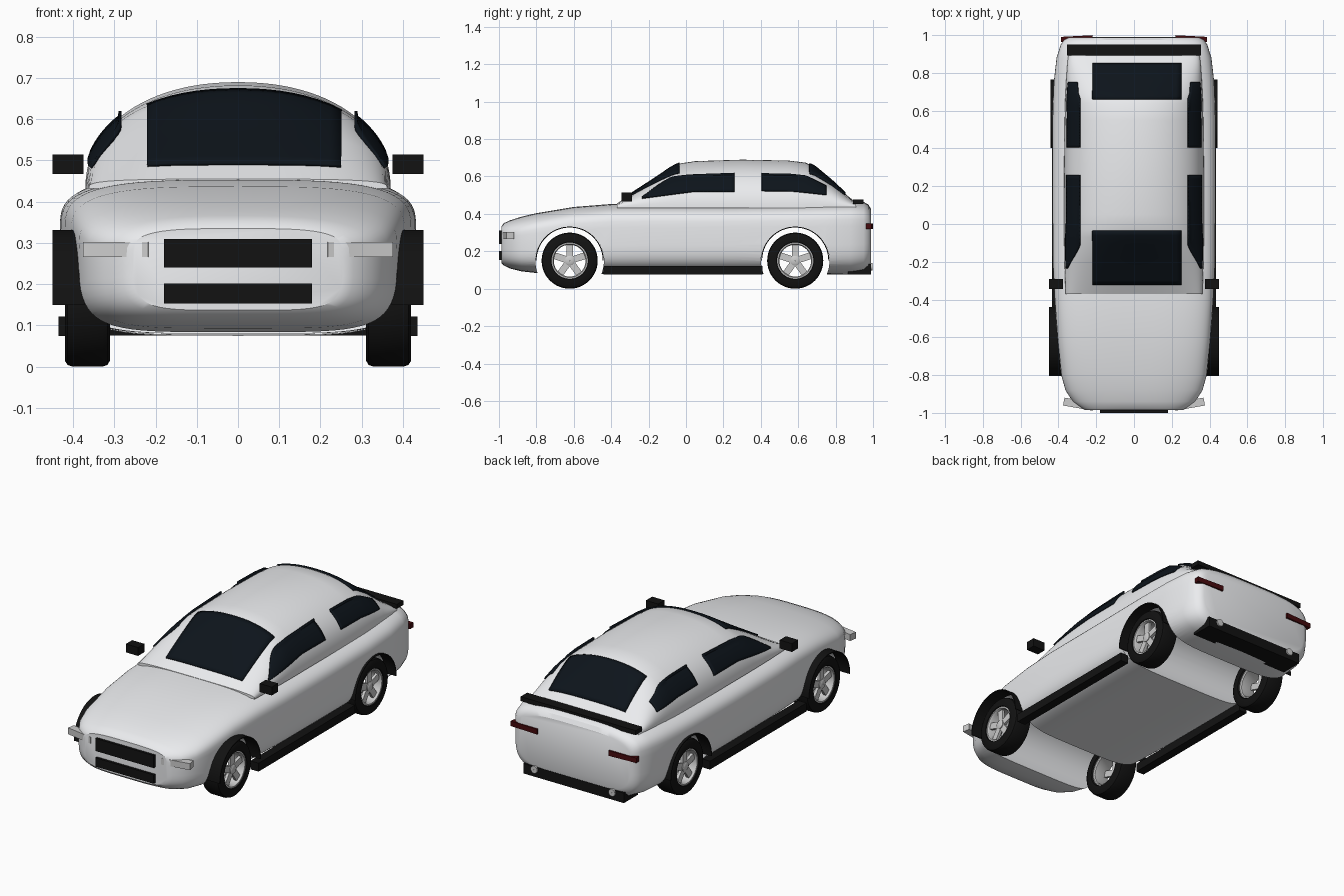
import bpy, bmesh
from math import sin, cos, pi, radians
from mathutils import Vector, Matrix

if "Cube" in bpy.data.objects:
    bpy.data.objects.remove(bpy.data.objects["Cube"])


def material(name, rgb):
    m = bpy.data.materials.new(name)
    m.diffuse_color = (*rgb, 1)
    m.use_nodes = True
    m.node_tree.nodes["Principled BSDF"].inputs["Base Color"].default_value = m.diffuse_color
    return m


BLACK = material("black_trim", (0.006, 0.006, 0.006))
GLASS = material("dark_glass", (0.004, 0.007, 0.011))
RED = material("tail_red", (0.06, 0.003, 0.004))
PAINT = material("pale_paint", (0.83, 0.84, 0.86))


def finish(name, bm, mat=None, angle=35):
    bmesh.ops.recalc_face_normals(bm, faces=bm.faces)
    me = bpy.data.meshes.new(name)
    bm.to_mesh(me)
    bm.free()
    ob = bpy.data.objects.new(name, me)
    bpy.context.collection.objects.link(ob)
    if mat:
        me.materials.append(mat)
    smooth(ob, angle)
    return ob


def smooth(ob, angle=35):
    bpy.ops.object.select_all(action='DESELECT')
    ob.select_set(True)
    bpy.context.view_layer.objects.active = ob
    bpy.ops.object.shade_smooth_by_angle(angle=radians(angle))


def skin(bm, rings, closed=True, caps=True):
    vs = [[bm.verts.new(p) for p in r] for r in rings]
    n = len(vs[0])
    for a, b in zip(vs, vs[1:]):
        for i in range(n if closed else n - 1):
            j = (i + 1) % n
            bm.faces.new((a[i], a[j], b[j], b[i]))
    if caps:
        bm.faces.new(vs[0])
        bm.faces.new(vs[-1])


def box(name, lo, hi, mat=None, rot=0):
    lo, hi = Vector(lo), Vector(hi)
    bm = bmesh.new()
    bmesh.ops.create_cube(bm, size=1, matrix=Matrix.Translation((lo + hi) / 2)
                          @ Matrix.Rotation(rot, 4, 'Z') @ Matrix.Diagonal((*(hi - lo), 1)))
    return finish(name, bm, mat)


def interp(table, y, k=1):
    for a, b in zip(table, table[1:]):
        if y <= b[0]:
            return a[k] + (b[k] - a[k]) * max(0, (y - a[0]) / (b[0] - a[0]))
    return table[-1][k]


def spow(v, e):
    return (1 if v >= 0 else -1) * abs(v) ** e


# lower body: lofted rounded sections (y, half width, bottom, top, upper roundness)
BODY = [(-.986, .255, .137, .335, 3.6), (-.975, .28, .125, .35, 3), (-.94, .325, .108, .366, 2.8),
        (-.88, .363, .093, .385, 2.8), (-.8, .385, .084, .404, 3), (-.6, .405, .08, .437, 3.4),
        (-.4, .42, .08, .453, 3.4), (-.2, .43, .08, .455, 3.4), (.2, .432, .08, .455, 3.4),
        (.55, .432, .08, .46, 3.4), (.75, .425, .077, .465, 3.4), (.88, .41, .075, .468, 3.4),
        (.95, .388, .082, .464, 3.4), (.975, .37, .1, .45, 3.4), (.988, .345, .13, .428, 3.4)]
rings = []
for y, w, zb, zt, up in BODY:
    zm = zb + .66 * (zt - zb)
    ring = []
    for i in range(64):
        c, s = cos(2 * pi * i / 64), sin(2 * pi * i / 64)
        e, h = (2 / up, zt - zm) if s >= 0 else (2 / 4.8, zm - zb)
        ring.append((w * spow(c, e), y, zm + h * spow(s, e)))
    rings.append(ring)
bm = bmesh.new()
skin(bm, rings)
body = finish("car_body", bm, PAINT)

# wheel arches cut through the body
WHEELS = (-.622, .584)
for wy in WHEELS:
    bm = bmesh.new()
    bmesh.ops.create_cone(bm, cap_ends=True, segments=64, radius1=.183, radius2=.183, depth=1.2,
                          matrix=Matrix.Translation((0, wy, .148)) @ Matrix.Rotation(pi / 2, 4, 'Y'))
    cut = finish("arch_cutter", bm)
    cut.hide_render = True
    mod = body.modifiers.new("arch", 'BOOLEAN')
    mod.object, mod.operation, mod.solver = cut, 'DIFFERENCE', 'EXACT'
    bpy.context.view_layer.objects.active = body
    bpy.ops.object.modifier_apply(modifier=mod.name)
    bpy.data.objects.remove(cut)
smooth(body, 30)

# cabin: rounded arches (y, roof height, half width, squareness)
CABIN = [(-.37, .455, .362, 3.6), (-.2, .565, .368, 2.8), (-.07, .652, .37, 2.3), (-.03, .67, .37, 2.2),
         (.05, .682, .37, 2.15), (.3, .69, .37, 2.15), (.55, .685, .367, 2.15), (.64, .674, .365, 2.2),
         (.69, .65, .363, 2.3), (.78, .575, .358, 2.6), (.86, .5, .352, 3), (.91, .46, .345, 3.2)]
Z0 = .432
bm = bmesh.new()
skin(bm, [[(w * spow(cos(pi * i / 48), 2 / n), y, Z0 + (h - Z0) * abs(sin(pi * i / 48)) ** (2 / n))
           for i in range(49)] for y, h, w, n in CABIN])
finish("cabin", bm, PAINT, 40)


def cabin_z(x, y):
    n = interp(CABIN, y, 3)
    return Z0 + (interp(CABIN, y) - Z0) * (1 - abs(x / interp(CABIN, y, 2)) ** n) ** (1 / n)


def cabin_x(y, z):
    n = interp(CABIN, y, 3)
    t = min(1, (z - Z0) / (interp(CABIN, y) - Z0))
    return max(.282, interp(CABIN, y, 2) * (1 - t ** n) ** (1 / n))


def thicken(ob, t=.008):
    mod = ob.modifiers.new("thickness", 'SOLIDIFY')
    mod.thickness, mod.offset = t, 0


# windscreen and rear window
for name, y0, y1 in (("windscreen", -.32, -.035), ("rear_window", .66, .85)):
    bm = bmesh.new()
    ys = [y0 + (y1 - y0) * i / 12 for i in range(13)]
    xs = [-.22 + .47 * j / 16 for j in range(17)]
    skin(bm, [[(x, y, cabin_z(x, y) + .004) for x in xs] for y in ys], False, False)
    thicken(finish(name, bm, GLASS))

# side windows: upper and lower edges as (y, z)
SIDES = (("front_side_window", [(-.235, .49), (-.16, .545), (-.08, .598), (.02, .61), (.26, .62)],
          [(-.235, .483), (.05, .52), (.26, .52)]),
         ("rear_side_window", [(.405, .618), (.56, .615), (.64, .605), (.75, .548)],
          [(.405, .523), (.58, .52), (.75, .502)]))
for side in (-1, 1):
    for name, top, low in SIDES:
        bm = bmesh.new()
        rows = []
        for i in range(25):
            y = top[0][0] + (top[-1][0] - top[0][0]) * i / 24
            a, b = interp(low, y), interp(top, y)
            zs = [a + (b - a) * j / 8 for j in range(9)]
            rows.append([(side * (cabin_x(y, z) + .004), y, z) for z in zs])
        skin(bm, rows, False, False)
        thicken(finish(name, bm, GLASS))


def lathe(name, profile, x, y, mat=None):
    bm = bmesh.new()
    skin(bm, [[(x + d, y + r * cos(2 * pi * i / 48), .15 + r * sin(2 * pi * i / 48))
               for i in range(48)] for d, r in profile + profile[:1]], True, False)
    bmesh.ops.remove_doubles(bm, verts=bm.verts, dist=1e-5)
    return finish(name, bm, mat)


TIRE = [(-.055, .1), (-.055, .135), (-.048, .146), (-.036, .15), (.036, .15),
        (.048, .146), (.055, .135), (.055, .1), (.045, .095), (-.045, .095)]
RIM = [(-.046, .09), (-.046, .1), (.05, .1), (.05, .09), (.04, .085), (-.04, .085)]
HUB = [(.018, .001), (.018, .026), (.042, .026), (.046, .02), (.046, .001)]
for side in (-1, 1):
    for wy in WHEELS:
        # tyre, rim, hub and five spokes
        lathe("tire", TIRE, side * .365, wy, BLACK)
        lathe("rim", [(side * d, r) for d, r in RIM], side * .365, wy)
        lathe("hub", [(side * d, r) for d, r in HUB], side * .365, wy)
        bm = bmesh.new()
        for k in range(5):
            mat = (Matrix.Translation((side * .395, wy, .15)) @ Matrix.Rotation(2 * pi * k / 5, 4, 'X')
                   @ Matrix.Translation((0, 0, .055)) @ Matrix.Diagonal((.016, .036, .075, 1)))
            bmesh.ops.create_cube(bm, size=1, matrix=mat)
        finish("wheel_spokes", bm)
        # thin arch flare
        bm = bmesh.new()
        out = .45 if wy < 0 else .442
        skin(bm, [[(side * x, wy + r * cos(pi * i / 32), .15 + r * sin(pi * i / 32))
                   for x, r in ((.372, .177), (out, .177), (out, .182), (.372, .182))]
                  for i in range(33)])
        finish("arch_flare", bm, BLACK)

    def pair(name, lo, hi, mat=None, rot=0):
        xs = sorted((side * lo[0], side * hi[0]))
        return box(name, (xs[0], *lo[1:]), (xs[1], *hi[1:]), mat, rot * side)

    pair("mirror", (.375, -.345, .467), (.45, -.29, .514), BLACK)
    pair("side_sill", (.385, -.44, .075), (.435, .41, .122), BLACK)
    pair("headlight", (.213, -.975, .266), (.373, -.933, .302), None, radians(10))
    pair("tail_light", (.22, .968, .32), (.387, .995, .348), RED, radians(-3))
    # exhaust pipe, lathed on the x axis and turned to face back
    pipe = lathe("exhaust_pipe", [(-.02, .001), (-.02, .02), (.02, .02), (.02, .001)], 0, 0)
    pipe.matrix_world = (Matrix.Translation((side * .24, .978, .118)) @ Matrix.Rotation(pi / 2, 4, 'Z')
                         @ Matrix.Translation((0, 0, -.15)))

# grilles, bumper and spoiler
box("upper_grille", (-.18, -1, .24), (.18, -.97, .31), BLACK)
box("lower_grille", (-.18, -1, .153), (.18, -.97, .202), BLACK)
box("rear_bumper", (-.31, .865, .076), (.31, .99, .132), BLACK)
box("rear_spoiler", (-.355, .893, .452), (.355, .95, .477), BLACK)
